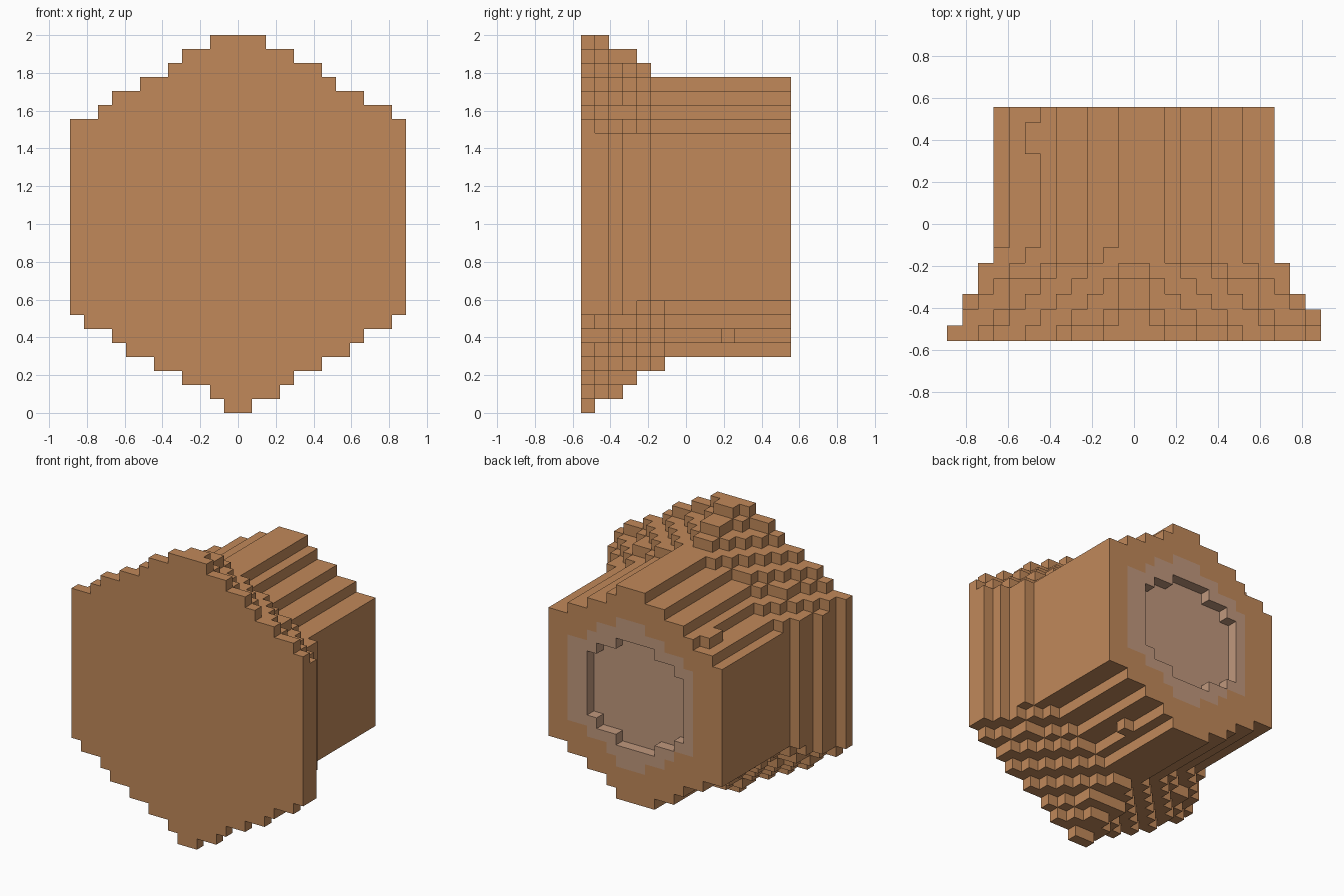
import bpy, bmesh, math

cube = bpy.data.objects.get("Cube")
if cube:
    bpy.data.objects.remove(cube, do_unlink=True)

V = 2 / 27          # size of one block
DEPTH = 15          # blocks from front to back


def material(name, rgb):
    m = bpy.data.materials.new(name)
    m.use_nodes = True
    m.diffuse_color = (*rgb, 1)
    m.node_tree.nodes["Principled BSDF"].inputs["Base Color"].default_value = (*rgb, 1)
    return m


brown = material("warm brown", (0.533, 0.250, 0.102))
taupe = material("pale taupe", (0.527, 0.314, 0.205))


def slab(name, z, runs, y0, y1, mat):
    """Extrude a stepped outline, given as (height, left, right) runs from z up."""
    right, left = [], []
    for h, xl, xr in runs:
        for pts, x in ((right, xr), (left, xl)):
            if pts and pts[-1][0] == x:
                pts[-1] = (x, z + h)
            else:
                pts += [(x, z), (x, z + h)]
        z += h
    outline = right + left[::-1]
    bm = bmesh.new()
    face = bm.faces.new([bm.verts.new((x * V, (y0 - DEPTH / 2) * V, zz * V)) for x, zz in outline])
    new = bmesh.ops.extrude_face_region(bm, geom=[face])["geom"]
    bmesh.ops.translate(bm, vec=(0, (y1 - y0) * V, 0),
                        verts=[g for g in new if isinstance(g, bmesh.types.BMVert)])
    bmesh.ops.recalc_face_normals(bm, faces=bm.faces)
    me = bpy.data.meshes.new(name)
    bm.to_mesh(me)
    bm.free()
    me.materials.append(mat)
    ob = bpy.data.objects.new(name, me)
    bpy.context.collection.objects.link(ob)
    return ob


def carve(ob, z, runs, y0):
    """Cut a stepped pocket into the back of an object, down to y0."""
    cutter = slab("cutter", z, runs, y0, DEPTH + 2, ob.data.materials[0])
    mod = ob.modifiers.new("pocket", "BOOLEAN")
    mod.operation, mod.solver, mod.object = "DIFFERENCE", "EXACT", cutter
    bpy.context.view_layer.objects.active = ob
    bpy.ops.object.modifier_apply(modifier=mod.name)
    bpy.data.objects.remove(cutter, do_unlink=True)


# Front plate: widest hexagon
FRONT = [(1, -1, 1), (1, -2, 3), (1, -4, 4), (1, -6, 6), (1, -8, 8), (1, -9, 9), (1, -11, 11),
         (14, -12, 12), (1, -10, 11), (1, -9, 9), (1, -7, 7), (1, -5, 6), (1, -4, 4), (1, -2, 2)]
slab("front_plate", 0, FRONT, 0, 1, brown)

# Flange: hexagonal layers that shrink toward the tube (reach, left, right)
LAYERS = [(13.2, 11, 12), (12.6, 11, 11), (12.2, 10, 10), (11.4, 10, 10), (10.8, 9, 9)]
for i, (reach, wl, wr) in enumerate(LAYERS, 1):
    runs, start = [], None
    for row in range(27):
        n = math.floor((reach - abs(row + 0.5 - 13.7)) * math.sqrt(3) + 0.5)
        if n >= 1:
            start = row if start is None else start
            runs.append((1, -min(n, wl), min(n, wr)))
    slab(f"flange_layer_{i}", start, runs, i, i + 1, brown)

# Tube with a hexagonal socket in its back
TUBE = [(1, -2, 2), (1, -4, 3), (1, -5, 5), (1, -7, 7), (11, -9, 9), (1, -8, 9),
        (1, -6, 7), (1, -5, 5), (1, -3, 3), (1, -1, 2)]
RING = [(1, -1, 2), (1, -3, 3), (1, -4, 5), (8, -6, 7), (1, -5, 5), (1, -3, 4), (1, -1, 2)]
POCKET = [(1, -2, 2), (1, -4, 4), (6, -5, 5), (1, -4, 4), (1, -2, 2)]
tube = slab("tube", 4, TUBE, 6, DEPTH, brown)
carve(tube, 7, RING, DEPTH - 2)

# Pale insert with a shallow recess
insert = slab("back_insert", 7, RING, DEPTH - 2, DEPTH, taupe)
carve(insert, 9, POCKET, DEPTH - 1)

# Stray blocks on the tube
slab("upper_block", 20, [(1, -7, -6)], 12, 14, brown)
slab("lower_block", 5, [(1, 3, 4)], 10, 11, brown)
